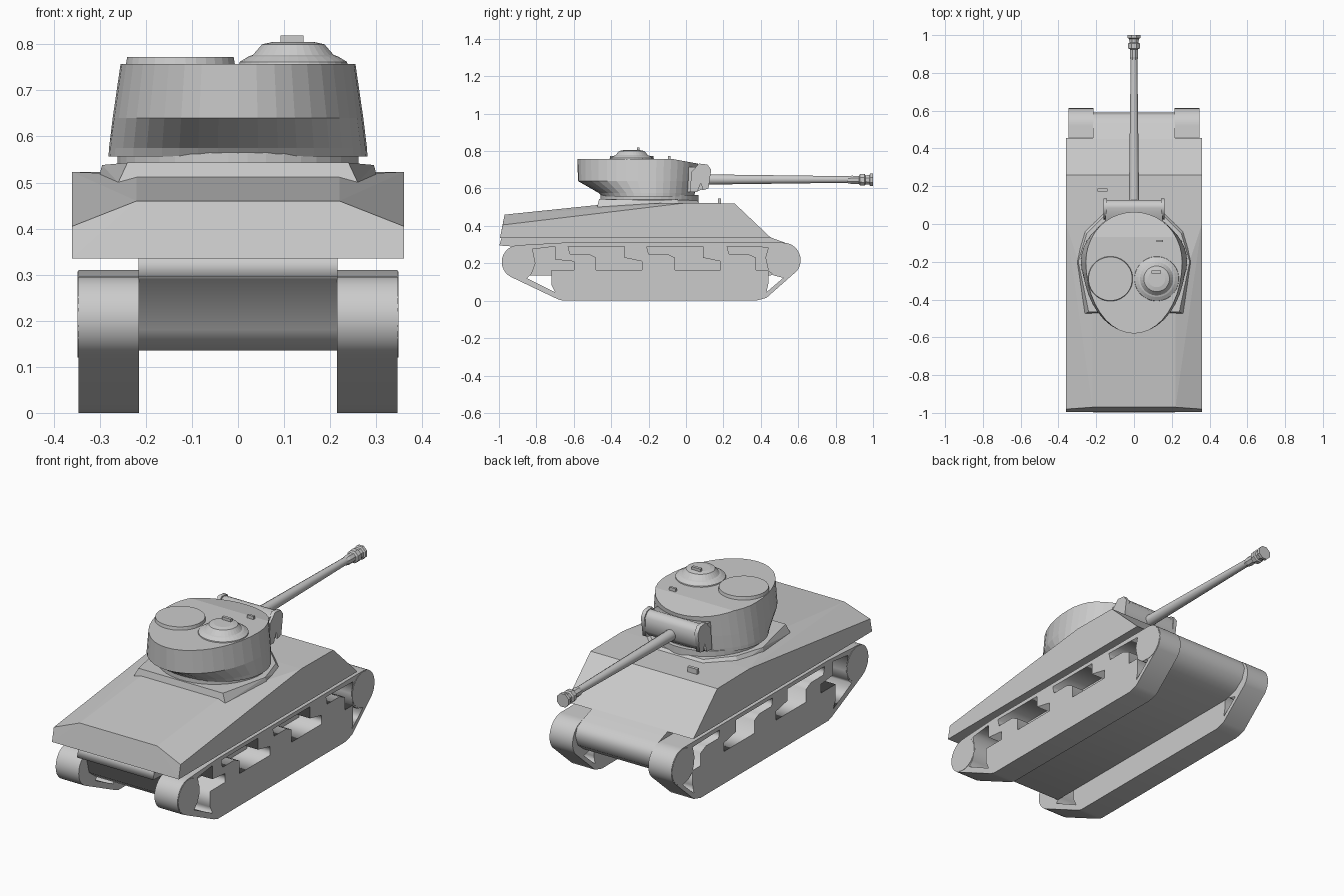
import bpy, bmesh
from math import sin, cos, pi, radians
from mathutils import Matrix, Vector

if "Cube" in bpy.data.objects:
    bpy.data.objects.remove(bpy.data.objects["Cube"])


def finish(name, bm, smooth=None):
    bmesh.ops.recalc_face_normals(bm, faces=bm.faces)
    me = bpy.data.meshes.new(name)
    bm.to_mesh(me)
    bm.free()
    ob = bpy.data.objects.new(name, me)
    bpy.context.collection.objects.link(ob)
    if smooth:
        bpy.ops.object.select_all(action='DESELECT')
        ob.select_set(True)
        bpy.context.view_layer.objects.active = ob
        bpy.ops.object.shade_smooth_by_angle(angle=radians(smooth))
    return ob


def profile(name, loops, x0, x1):
    """Extrude (y, z) loops from x0 to x1; inner loops become holes."""
    cu = bpy.data.curves.new(name, 'CURVE')
    cu.dimensions = '2D'
    cu.fill_mode = 'BOTH'
    cu.extrude = (x1 - x0) / 2
    for pts in loops:
        sp = cu.splines.new('POLY')
        sp.points.add(len(pts) - 1)
        for p, (y, z) in zip(sp.points, pts):
            p.co = (y, z, 0, 1)
        sp.use_cyclic_u = True
    ob = bpy.data.objects.new(name, cu)
    ob.location.x = (x0 + x1) / 2
    ob.rotation_euler = (pi / 2, 0, pi / 2)
    bpy.context.collection.objects.link(ob)
    bpy.ops.object.select_all(action='DESELECT')
    ob.select_set(True)
    bpy.context.view_layer.objects.active = ob
    bpy.ops.object.convert(target='MESH')
    return ob


def hull(name, half):
    """Convex solid from points mirrored across x."""
    bm = bmesh.new()
    for x, y, z in half:
        bm.verts.new((x, y, z))
        bm.verts.new((-x, y, z))
    bmesh.ops.convex_hull(bm, input=bm.verts)
    return finish(name, bm)


def loft(bm, rings):
    """Skin a list of equal rings of coordinates and cap both ends."""
    vs = [[bm.verts.new(c) for c in r] for r in rings]
    n = len(vs[0])
    for a, b in zip(vs, vs[1:]):
        for i in range(n):
            j = (i + 1) % n
            bm.faces.new((a[i], a[j], b[j], b[i]))
    bm.faces.new(vs[0])
    bm.faces.new(vs[-1])


def lathe(name, prof, loc, n=32, along_y=False, smooth=None):
    """Revolve (radius, height) pairs about z, or about y."""
    bm = bmesh.new()
    loft(bm, [[(r * cos(2 * pi * (i + .5) / n), r * sin(2 * pi * (i + .5) / n), h)
               for i in range(n)] for r, h in prof])
    m = Matrix.Translation(loc)
    if along_y:
        m = m @ Matrix.Rotation(-pi / 2, 4, 'X')
    bm.transform(m)
    return finish(name, bm, smooth)


def box(name, loc, size):
    bm = bmesh.new()
    bmesh.ops.create_cube(bm, size=1)
    bm.transform(Matrix.Translation(loc) @ Matrix.Diagonal((*size, 1)))
    return finish(name, bm)


def arc(cy, cz, r, a0, a1, n):
    return [(cy + r * cos(radians(a0 + (a1 - a0) * i / n)),
             cz + r * sin(radians(a0 + (a1 - a0) * i / n))) for i in range(n + 1)]


# Hull: sponson body with chamfered rear deck, and the narrow lower tub
hull("upper_hull", [(.36, -.995, .335), (.36, -.98, .405), (.22, -.97, .46),
                    (.22, -.42, .517), (.36, 0, .523), (.36, .26, .52), (.36, .455, .335)])
profile("lower_hull", [[(-.985, .34), (-.998, .295), (-.93, .29), (-.9, .18), (-.84, .135),
                        (.45, .135), (.52, .155), (.57, .195), (.59, .25), (.575, .29),
                        (.53, .31), (.455, .337), (.3, .4), (-.9, .4)]], -.216, .216)

# Tracks: one solid silhouette each, with openings around the suspension
outer = (arc(.52, .217, .093, 90, -40, 12) + [(.43, .015), (.375, 0), (-.66, 0), (-.69, .01)]
         + arc(-.895, .207, .09, 245, 90, 12) + [(-.66, .31)])
step = [(-.63, .29), (-.33, .29), (-.33, .23), (-.235, .21), (-.235, .165),
        (-.48, .165), (-.48, .23), (-.52, .25), (-.62, .25)]
step2 = [(y + .42, z) for y, z in step]
rear_gap = [(-.82, .275), (-.70, .29), (-.70, .22), (-.60, .21), (-.60, .165), (-.72, .165),
            (-.72, .085), (-.70, .045), (-.85, .12), (-.825, .145), (-.805, .2)]
front_gap = [(.22, .29), (.44, .285), (.425, .23), (.44, .16), (.47, .135), (.52, .122),
             (.43, .045), (.44, .09), (.44, .165), (.375, .165), (.375, .23),
             (.33, .25), (.23, .25)]
for side, s in (("left", -1), ("right", 1)):
    lo, hi = sorted((s * .215, s * .346))
    profile(side + "_track", [outer, step, step2, rear_gap, front_gap], lo, hi)
    lo, hi = sorted((s * .22, s * .348))
    profile(side + "_front_sprocket", [arc(.52, .217, .09, 0, 345, 23)], lo, hi)
    profile(side + "_rear_idler", [arc(-.895, .207, .087, 0, 345, 23)], lo, hi)

# Turret seat: raised splash plate and ring
hull("turret_splash_plate", [(.15, .09, .5), (.27, -.03, .5), (.305, -.2, .5), (.26, -.475, .5),
                             (.14, .06, .535), (.25, -.05, .54), (.295, -.2, .538),
                             (.24, -.465, .543)])
lathe("turret_ring", [(.262, .52), (.262, .565)], (0, -.195, 0), 40)

# Turret: lofted rings with overhanging rear, roof sliced down toward the front
bm = bmesh.new()
N, MID = 40, -.2
rings = []
for z, sx, front, rear in ((.557, .281, .045, -.45), (.575, .28, .047, -.465),
                           (.64, .272, .055, -.578), (.757, .255, .066, -.58)):
    ring = []
    for i in range(N):
        a = 2 * pi * i / N
        b = (front - MID) if sin(a) > 0 else (MID - rear)
        ring.append((sx * cos(a), MID + b * sin(a), z))
    rings.append(ring)
loft(bm, rings)
cut = bmesh.ops.bisect_plane(bm, geom=bm.verts[:] + bm.edges[:] + bm.faces[:],
                             plane_co=(0, -.07, .757), plane_no=Vector((0, .18, 1)).normalized(),
                             clear_outer=True)
bmesh.ops.holes_fill(bm, edges=[e for e in bm.edges if e.is_boundary])
finish("turret", bm)

# Gun shield with end cheeks
profile("gun_shield", [[(-.08, .71), (.06, .715), (.085, .728), (.11, .722), (.128, .7),
                        (.125, .63), (.1, .6), (.05, .58), (-.08, .58)]], -.15, .15)
cheek = [(.03, .69), (.07, .733), (.115, .728), (.135, .7), (.13, .67), (.12, .6), (.09, .59),
         (.08, .63), (.06, .58), (.02, .58)]
profile("left_shield_cheek", [cheek], -.162, -.142)
profile("right_shield_cheek", [cheek], .142, .162)

# Gun barrel and muzzle brake
lathe("gun_barrel", [(.029, .1), (.027, .2), (.018, .88)], (0, 0, .648), 12, True, 35)
lathe("muzzle_brake", [(.018, .86), (.024, .885), (.023, .925), (.033, .93), (.034, .955),
                       (.026, .96), (.028, .98), (.036, .985), (.036, 1.0)],
      (0, 0, .646), 8, True)

# Roof hatches and periscopes
lathe("loader_hatch", [(.12, .75), (.116, .773)], (-.125, -.29, 0))
lathe("commander_cupola", [(.12, .75), (.117, .762), (.097, .774), (.088, .777), (.068, .8),
                           (.045, .805)], (.12, -.29, 0))
box("cupola_periscope", (.117, -.255, .808), (.05, .015, .022))
box("turret_periscope", (.137, -.09, .762), (.035, .012, .022))
box("hull_periscope", (-.167, .18, .532), (.055, .016, .03))
